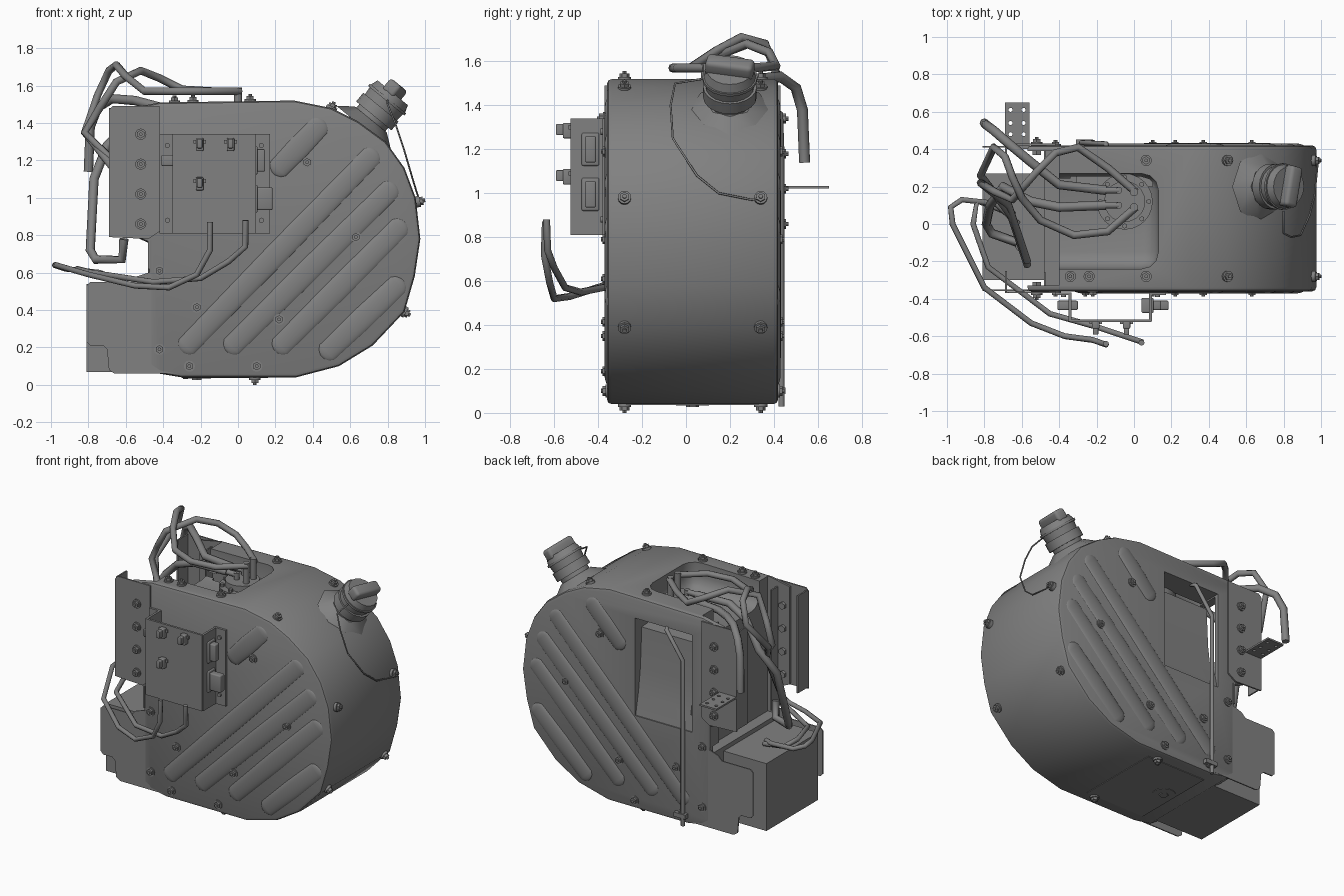
import bpy, bmesh, math
from mathutils import Vector, Matrix

cube = bpy.data.objects.get("Cube")
if cube:
    bpy.data.objects.remove(cube, do_unlink=True)

grey = bpy.data.materials.new("plain_grey")
grey.use_nodes = True
grey.diffuse_color = (0.22, 0.22, 0.22, 1)
grey.node_tree.nodes["Principled BSDF"].inputs["Base Color"].default_value = (0.22, 0.22, 0.22, 1)

FRONT, BACK = -0.35, 0.41
MID = (FRONT + BACK) / 2


def finish(name, bm):
    """Turn a bmesh into a shaded, coloured object."""
    bmesh.ops.recalc_face_normals(bm, faces=bm.faces)
    mesh = bpy.data.meshes.new(name)
    bm.to_mesh(mesh)
    bm.free()
    mesh.materials.append(grey)
    mesh.shade_smooth()
    mesh.set_sharp_from_angle(angle=math.radians(38))
    obj = bpy.data.objects.new(name, mesh)
    bpy.context.collection.objects.link(obj)
    return obj


def box(name, x, y, z, bevel=0.0):
    """Box given by (low, high) pairs on each axis."""
    bm = bmesh.new()
    size = [p[1] - p[0] for p in (x, y, z)]
    centre = [(p[0] + p[1]) / 2 for p in (x, y, z)]
    bmesh.ops.create_cube(bm, size=1, matrix=Matrix.Translation(centre) @ Matrix.Diagonal((*size, 1)))
    if bevel:
        bmesh.ops.bevel(bm, geom=bm.edges[:], offset=bevel, segments=3, profile=0.5, affect='EDGES')
    return finish(name, bm)


def prism(name, outline, low, high, bevel=0.0, along_x=False):
    """Extrude an x-z outline along y (or a y-z outline along x), optionally rounding the rims."""
    place = (lambda p: (low, *p)) if along_x else (lambda p: (p[0], low, p[1]))
    depth = high - low
    bm = bmesh.new()
    face = bm.faces.new([bm.verts.new(place(p)) for p in outline])
    grown = bmesh.ops.extrude_face_region(bm, geom=[face])["geom"]
    bmesh.ops.translate(bm, vec=(depth, 0, 0) if along_x else (0, depth, 0),
                        verts=[v for v in grown if isinstance(v, bmesh.types.BMVert)])
    bmesh.ops.recalc_face_normals(bm, faces=bm.faces)
    if bevel:
        rims = [e for e in bm.edges if abs(e.verts[0].co.y - e.verts[1].co.y) < 1e-4]
        bmesh.ops.bevel(bm, geom=rims, offset=bevel, segments=2, profile=0.5, affect='EDGES')
    return finish(name, bm)


def cyl(name, a, b, r, sides=16, r2=None):
    """Cylinder or cone from point a to point b."""
    a, b = Vector(a), Vector(b)
    turn = (b - a).to_track_quat('Z', 'Y').to_matrix().to_4x4()
    bm = bmesh.new()
    bmesh.ops.create_cone(bm, cap_ends=True, segments=sides, radius1=r, radius2=r if r2 is None else r2,
                          depth=(b - a).length, matrix=Matrix.Translation((a + b) / 2) @ turn)
    return finish(name, bm)


def bolt(name, at, direction, rise=0.036):
    """Washer with a hexagonal head and a stub."""
    at, d = Vector(at), Vector(direction).normalized()
    cyl(name + "_washer", at - d * 0.02, at + d * rise * 0.25, 0.03, 12)
    cyl(name + "_head", at, at + d * rise * 0.7, 0.022, 6)
    cyl(name + "_stub", at, at + d * rise, 0.01, 8)


def hose(name, points, r):
    curve = bpy.data.curves.new(name, 'CURVE')
    curve.dimensions = '3D'
    curve.bevel_depth = r
    curve.bevel_resolution = 2
    curve.use_fill_caps = True
    spline = curve.splines.new('POLY')
    spline.points.add(len(points) - 1)
    for p, co in zip(spline.points, points):
        p.co = (*co, 1)
    spline.use_smooth = True
    curve.materials.append(grey)
    obj = bpy.data.objects.new(name, curve)
    bpy.context.collection.objects.link(obj)


def cut(obj, cutters):
    """Subtract the cutters, bake the result and drop the cutters."""
    for c in cutters:
        mod = obj.modifiers.new("cut", 'BOOLEAN')
        mod.operation, mod.object = 'DIFFERENCE', c
    bpy.context.view_layer.update()
    mesh = bpy.data.meshes.new_from_object(obj.evaluated_get(bpy.context.evaluated_depsgraph_get()))
    obj.modifiers.clear()
    obj.data = mesh
    mesh.shade_smooth()
    mesh.set_sharp_from_angle(angle=math.radians(38))
    for c in cutters:
        bpy.data.objects.remove(c, do_unlink=True)


def rib(name, a, b, y):
    """Long, low pressed bead: a sphere split at the middle and flattened."""
    mid, half = [(p + q) / 2 for p, q in zip(a, b)], math.dist(a, b) / 2
    tilt = math.atan2(b[0] - a[0], b[1] - a[1])
    bm = bmesh.new()
    bmesh.ops.create_uvsphere(bm, u_segments=24, v_segments=8, radius=0.065)
    for v in bm.verts:
        if abs(v.co.z) > 1e-4:
            v.co.z += math.copysign(half - 0.06, v.co.z)
        v.co.y *= 0.28
    bm.transform(Matrix.Translation((mid[0], y, mid[1])) @ Matrix.Rotation(tilt, 4, 'Y'))
    finish(name, bm)


# Tank shell with top depression, open end and shallow sloping rear recess
outline = [(-0.57, 1.48), (-0.42, 1.51), (0.3, 1.52), (0.5, 1.48), (0.64, 1.41), (0.79, 1.3), (0.89, 1.16),
           (0.95, 1.0), (0.975, 0.78), (0.945, 0.58), (0.89, 0.39), (0.72, 0.21), (0.54, 0.1), (0.31, 0.04),
           (-0.3, 0.04), (-0.42, 0.06), (-0.48, 0.1), (-0.48, 0.76), (-0.57, 0.8)]
recess = [(0.5, 0.69), (0.412, 0.69), (0.38, 0.85), (0.36, 1.0), (0.345, 1.28), (0.2, 1.29), (0.2, 1.37), (0.5, 1.37)]
tank = prism("tank_shell", outline, FRONT - 0.01, BACK + 0.01, 0.022)
cut(tank, [box("cut_top", (-0.9, 0.13), (-0.24, 0.27), (1.33, 1.9), 0.09),
           box("cut_end", (-0.9, -0.4), (-0.33, 0.39), (0.57, 1.8)),
           prism("cut_window", recess, -0.34, 0.1, along_x=True),
           box("cut_gap", (-0.45, -0.31), (0.22, 0.391), (0.75, 1.36))])

# Features shared by front and back faces
ribs = [((0.19, 1.13), (0.46, 1.41)), ((-0.3, 0.18), (0.74, 1.25)), ((-0.06, 0.18), (0.84, 1.07)),
        ((0.2, 0.18), (0.89, 0.87)), ((0.45, 0.15), (0.88, 0.56))]
face_bolts = [(0.37, 1.19), (0.63, 0.79), (-0.22, 0.415), (0.22, 0.35), (-0.26, 0.1), (0.1, 0.1),
              (-0.42, 0.19), (-0.42, 0.61)]
skirt = [(-0.3, 0.06), (-0.66, 0.06), (-0.69, 0.08), (-0.7, 0.19), (-0.72, 0.21), (-0.79, 0.21), (-0.81, 0.23),
         (-0.81, 0.53), (-0.79, 0.55), (-0.57, 0.55), (-0.54, 0.58), (-0.48, 0.6), (-0.3, 0.6)]
bracket = [(-0.42, 0.82), (-0.48, 0.78), (-0.69, 0.79), (-0.69, 1.47), (-0.67, 1.49), (-0.42, 1.49)]
for side, y, s in (("front", FRONT, -1), ("back", BACK, 1)):
    face = y + s * 0.01
    for i, (a, b) in enumerate(ribs):
        rib(f"{side}_rib_{i}", a, b, face - s * 0.006)
    for i, (x, z) in enumerate(face_bolts):
        bolt(f"{side}_bolt_{i}", (x, face, z), (0, s, 0), 0.028)
    prism(f"{side}_skirt_plate", skirt, y, y + s * 0.008)
    prism(f"{side}_end_bracket", bracket, face, face + s * 0.01)
    box(f"{side}_bracket_fold", (-0.69, -0.68), sorted((face, face - s * 0.11)), (0.8, 1.48))
    box(f"{side}_inner_strip", (-0.48, -0.47), sorted((face, face - s * 0.1)), (0.62, 1.46))
    for i in range(4):
        z = 0.86 + 0.16 * i
        bolt(f"{side}_bracket_bolt_{i}", (-0.52, face + s * 0.01, z), (0, s, 0))
        cyl(f"{side}_bracket_nut_{i}", (-0.52, face, z), (-0.52, face - s * 0.05, z), 0.025, 6)

# Bolts around the rim
rim = [((0.09, 0.035), (0, -1)), ((0.065, 1.52), (0, 1)), ((0.5, 1.48), (0.4, 0.9)),
       ((0.965, 0.98), (1, 0.2)), ((0.89, 0.39), (0.85, -0.5)), ((-0.34, 1.512), (0, 1)), ((-0.24, 1.515), (0, 1))]
for i, ((x, z), (dx, dz)) in enumerate(rim):
    for y in (-0.28, 0.34) if x > 0 else (-0.28,):
        bolt(f"rim_bolt_{i}", (x, y, z), (dx, 0, dz))

# End box and tank underside
box("end_box", (-0.81, -0.42), (-0.3, 0.27), (0.07, 0.54))
box("underside_panel", (-0.3, 0.16), (-0.27, 0.33), (0.036, 0.044))
cyl("drain_disc", (-0.22, MID, 0.05), (-0.22, MID, 0.033), 0.075, 24)
cyl("drain_plug", (-0.22, MID, 0.05), (-0.22, MID, 0.027), 0.03, 6)

# Filler neck, cap and cord
base, axis = Vector((0.65, 0.2, 1.345)), Vector((0.63, 0, 0.77)).normalized()
for name, t0, t1, r0, r1, n in (("filler_collar", 0.035, 0.095, 0.19, 0.11, 8), ("filler_neck", 0.03, 0.17, 0.1, 0.1, 20),
                                ("filler_band", 0.12, 0.18, 0.122, 0.122, 20), ("cap_skirt", 0.18, 0.23, 0.11, 0.115, 20),
                                ("cap_flange", 0.225, 0.24, 0.125, 0.125, 20), ("cap_top", 0.24, 0.28, 0.118, 0.105, 20)):
    cyl(name, base + axis * t0, base + axis * t1, r0, n, r1)
grip = box("cap_grip", (-0.04, 0.04), (-0.11, 0.11), (0, 0.08), 0.02)
grip.matrix_world = Matrix.Translation(base + axis * 0.255) @ axis.to_track_quat('Z', 'Y').to_matrix().to_4x4() \
    @ Matrix.Rotation(math.radians(78), 4, 'Z')
hose("cap_cord", [(0.8, 0.07, 1.52), (0.8, -0.05, 1.5), (0.84, -0.07, 1.4), (0.89, -0.06, 1.25), (0.94, 0.05, 1.08),
                  (0.965, 0.15, 1.0), (0.98, 0.3, 0.97), (0.985, 0.34, 0.98)], 0.005)

# Control housing on the front
low, high = 0.81, 1.34
box("housing_web", (-0.34, 0.09), (-0.525, -0.51), (low, high))
for name, wall, flange in (("left", (0.08, 0.095), (0.08, 0.17)), ("right", (-0.35, -0.335), (-0.42, -0.335))):
    box(f"housing_wall_{name}", wall, (-0.52, -0.37), (low, high))
    box(f"housing_flange_{name}", flange, (-0.38, -0.365), (low, high))
    for z in (0.88, 1.28):
        cyl(f"flange_rivet_{name}", (sum(flange) / 2, -0.37, z), (sum(flange) / 2, -0.39, z), 0.014, 10)
for z, reach in ((0.995, 0.09), (1.2, 0.05)):
    box("side_socket", (0.04, 0.105), (-0.475, -0.395), (z - 0.075, z + 0.075), 0.008)
    box("side_plug", (0.08, 0.095 + reach), (-0.46, -0.41), (z - 0.06, z + 0.06), 0.008)
box("right_side_plug", (-0.41, -0.3), (-0.46, -0.41), (1.17, 1.23), 0.008)
for x, z in ((-0.205, 1.285), (-0.04, 1.285), (-0.205, 1.075)):
    box("front_socket", (x - 0.02, x + 0.02), (-0.56, -0.52), (z - 0.035, z + 0.035), 0.006)
    box("front_plug", (x - 0.014, x + 0.014), (-0.592, -0.55), (z - 0.02, z + 0.03), 0.005)
    box("front_clip", (x - 0.034, x + 0.034), (-0.535, -0.52), (z + 0.005, z + 0.025))

# Perforated rear tab
tab = box("rear_tab", (-0.69, -0.56), (0.4, 0.65), (1.022, 1.034))
cut(tab, [cyl("cut_hole", (x, y, 1), (x, y, 1.1), 0.011, 10) for x in (-0.66, -0.59) for y in (0.48, 0.54, 0.61)])

# Pump head in the top depression
px, py = -0.05, 0.12
cyl("pump_flange", (px, py, 1.31), (px, py, 1.41), 0.15, 24)
cyl("pump_cover", (px, py, 1.41), (px, py, 1.45), 0.11, 20)
for i in range(8):
    a = i * math.tau / 8
    cyl("pump_screw", (px + 0.13 * math.cos(a), py + 0.13 * math.sin(a), 1.4),
        (px + 0.13 * math.cos(a), py + 0.13 * math.sin(a), 1.43), 0.014, 6)
for y in (0.09, 0.17):
    cyl("pump_port", (0, y, 1.42), (0, y, 1.59), 0.022, 10)
    cyl("pump_elbow", (-0.08, y + 0.01, 1.48), (-0.23, y + 0.01, 1.48), 0.018, 10)
    cyl("pump_post", (-0.08, y + 0.01, 1.42), (-0.08, y + 0.01, 1.495), 0.018, 10)

# Upper hoses
hose("feed_hose", [(0.01, 0.17, 1.57), (-0.14, 0.3, 1.57), (-0.3, 0.41, 1.58), (-0.42, 0.38, 1.64), (-0.52, 0.28, 1.68),
                   (-0.65, 0.13, 1.62), (-0.74, 0.17, 1.48), (-0.82, 0.22, 1.35), (-0.67, 0.1, 1.2), (-0.57, -0.2, 0.9)], 0.021)
hose("return_hose", [(0.01, 0.09, 1.57), (-0.14, -0.04, 1.57), (-0.32, -0.06, 1.57), (-0.5, 0.02, 1.57), (-0.6, 0.14, 1.65),
                     (-0.65, 0.25, 1.71), (-0.69, 0.36, 1.68), (-0.75, 0.41, 1.55), (-0.82, 0.26, 1.35),
                     (-0.66, 0.05, 1.15), (-0.57, -0.22, 0.8)], 0.021)
hose("vent_hose", [(-0.15, 0.18, 1.48), (-0.4, 0.21, 1.48), (-0.55, 0.33, 1.52), (-0.67, 0.43, 1.53), (-0.75, 0.5, 1.48),
                   (-0.79, 0.53, 1.38), (-0.8, 0.54, 1.14)], 0.025)
hose("drain_hose", [(-0.15, 0.1, 1.48), (-0.4, 0.09, 1.48), (-0.55, 0.12, 1.42), (-0.7, 0.2, 1.28), (-0.77, 0.1, 1.1),
                    (-0.79, 0.0, 0.72), (-0.76, -0.05, 0.67), (-0.62, -0.1, 0.67), (-0.61, -0.12, 0.78)], 0.025)

# Lower hoses wrapping to the front
hose("outer_front_hose", [(-0.15, -0.64, 0.87), (-0.15, -0.645, 0.72), (-0.22, -0.62, 0.59), (-0.37, -0.6, 0.52),
                          (-0.55, -0.53, 0.53), (-0.8, -0.34, 0.59), (-0.97, 0, 0.64), (-0.98, 0.09, 0.64),
                          (-0.92, 0.13, 0.62), (-0.74, 0.11, 0.6), (-0.62, 0, 0.55)], 0.016)
hose("inner_front_hose", [(0.04, -0.635, 0.88), (0.04, -0.63, 0.74), (-0.05, -0.6, 0.66), (-0.2, -0.55, 0.57),
                          (-0.45, -0.48, 0.55), (-0.78, -0.23, 0.6), (-0.86, 0, 0.62), (-0.84, 0.12, 0.61),
                          (-0.64, 0.05, 0.55)], 0.016)

# Overflow tube on the back
hose("overflow_tube", [(-0.13, 0.35, 1.4), (-0.15, 0.43, 1.36), (-0.28, 0.435, 1.18), (-0.28, 0.435, 0.03)], 0.014)
box("tube_clamp", (-0.31, -0.22), (0.41, 0.452), (0.085, 0.115))
